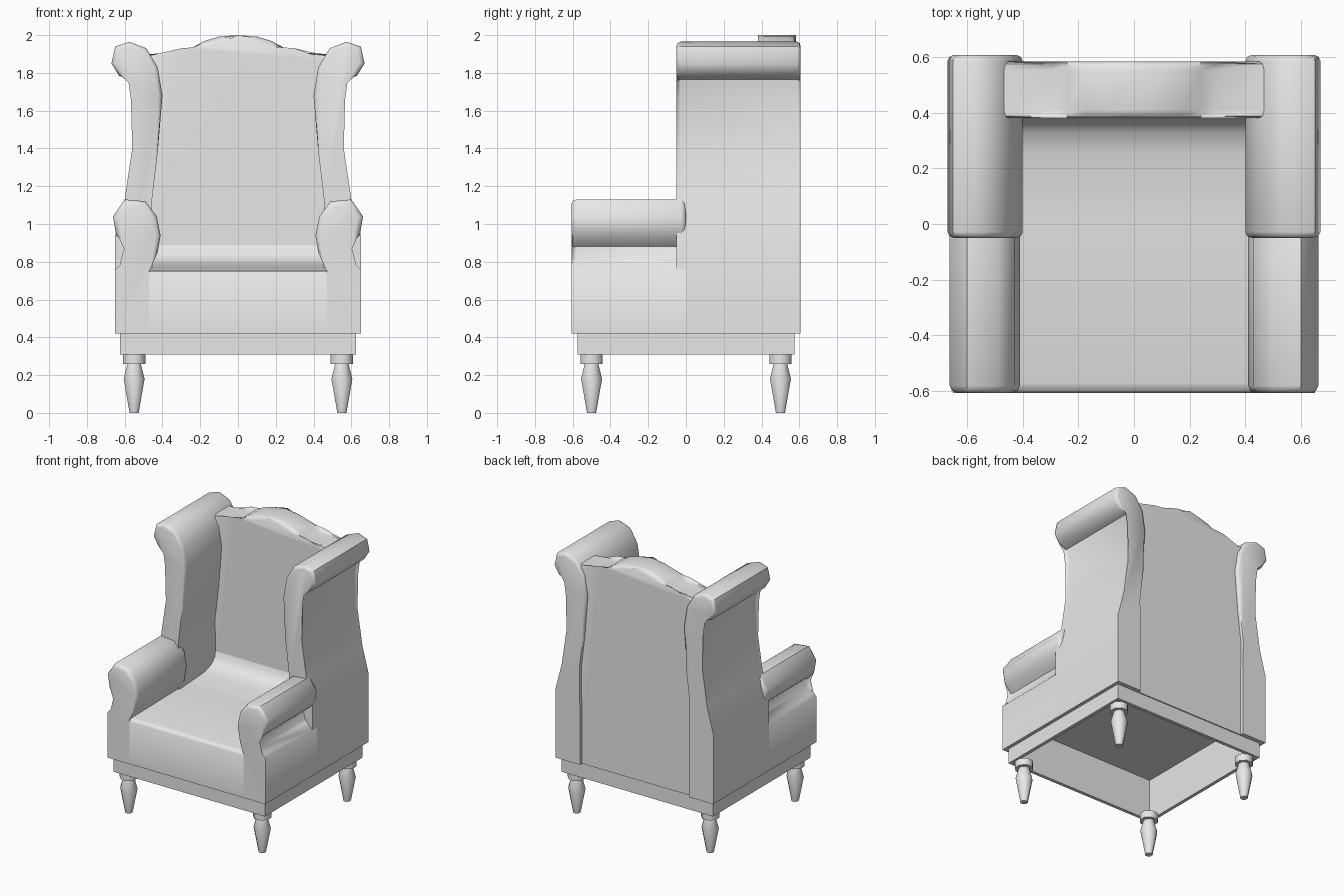
import bpy
import bmesh
import math
from mathutils import Matrix, Vector

default = bpy.data.objects.get("Cube")
if default:
    bpy.data.objects.remove(default, do_unlink=True)

GREY = (0.8, 0.8, 0.8, 1)
grey = bpy.data.materials.new("plain grey")
grey.use_nodes = True
grey.diffuse_color = GREY
grey.node_tree.nodes["Principled BSDF"].inputs["Base Color"].default_value = GREY


def finish(bm, name, angle=50):
    """Turn a bmesh into an object with smooth shading and sharp corners."""
    bmesh.ops.recalc_face_normals(bm, faces=bm.faces)
    me = bpy.data.meshes.new(name)
    bm.to_mesh(me)
    bm.free()
    me.materials.append(grey)
    ob = bpy.data.objects.new(name, me)
    bpy.context.scene.collection.objects.link(ob)
    shade(me, angle)
    return ob


def shade(me, angle=50):
    for p in me.polygons:
        p.use_smooth = True
    me.set_sharp_from_angle(angle=math.radians(angle))


def extrude(name, points, place, start, end, bevel=0, above=0):
    """Sweep a closed profile; round the rims of both ends above a height."""
    bm = bmesh.new()
    rims = [[bm.verts.new(place(a, b, t)) for a, b in points] for t in (start, end)]
    caps = [bm.faces.new(r) for r in rims]
    n = len(points)
    for i in range(n):
        j = (i + 1) % n
        bm.faces.new((rims[0][i], rims[0][j], rims[1][j], rims[1][i]))
    if bevel:
        edges = [e for f in caps for e in f.edges
                 if min(v.co.z for v in e.verts) > above]
        bmesh.ops.bevel(bm, geom=edges, offset=bevel, segments=2, profile=0.5,
                        affect='EDGES', clamp_overlap=True)
    return finish(bm, name)


def box(name, x, y, z0, z1):
    bm = bmesh.new()
    bmesh.ops.create_cube(bm, size=1)
    bmesh.ops.scale(bm, vec=(2 * x, 2 * y, z1 - z0), verts=bm.verts)
    bmesh.ops.translate(bm, vec=(0, 0, (z0 + z1) / 2), verts=bm.verts)
    return finish(bm, name)


def lathe(name, profile, x, y, sides=8):
    """Stack of rings joined into a turned solid."""
    bm = bmesh.new()
    rings = []
    for r, z in profile:
        angles = [math.tau * (i + 0.5) / sides for i in range(sides)]
        rings.append([bm.verts.new((x + r * math.cos(a), y + r * math.sin(a), z))
                      for a in angles])
    for low, high in zip(rings, rings[1:]):
        for i in range(sides):
            j = (i + 1) % sides
            bm.faces.new((low[i], low[j], high[j], high[i]))
    bm.faces.new(rings[0])
    bm.faces.new(rings[-1])
    return finish(bm, name)


# Rolled arm and winged side, as seen from the front
arm = [(0.47, 0.42), (0.47, 0.75), (0.425, 0.85), (0.41, 0.94), (0.43, 1.04),
       (0.49, 1.12), (0.60, 1.13), (0.662, 1.04), (0.645, 0.94), (0.575, 0.88),
       (0.59, 0.82), (0.65, 0.76), (0.65, 0.42)]
wing = [(0.45, 0.42), (0.45, 0.80), (0.455, 1.13), (0.425, 1.38), (0.40, 1.68),
        (0.425, 1.83), (0.485, 1.93), (0.575, 1.965), (0.65, 1.94),
        (0.67, 1.85), (0.63, 1.785), (0.56, 1.765), (0.545, 1.66), (0.56, 1.40),
        (0.60, 1.13), (0.65, 0.94), (0.65, 0.42)]

upholstery = []
for side, word in ((1, "left"), (-1, "right")):
    def across(a, b, t):
        return (side * a, t, b)
    upholstery.append(extrude(word + "_arm", arm, across, -0.607, 0, 0.03, 0.77))
    upholstery.append(extrude(word + "_wing", wing, across, -0.05, 0.607, 0.03, 0.95))

# Back panel with an arched crest
crest = [(0.29, 1.90), (0.24, 1.935), (0.18, 1.968), (0.10, 1.992)]
back = [(-0.47, 0.42), (-0.47, 1.90)] + [(-x, z) for x, z in crest] + [(0, 2.0)]
back += crest[::-1] + [(0.47, 1.90), (0.47, 0.42)]
upholstery.append(extrude("back_panel", back, lambda a, b, t: (a, t, b),
                          0.38, 0.583, 0.03, 1.88))

# Seat with front panel, sweeping up into the back
seat = [(-0.607, 0.42), (-0.607, 0.735), (-0.597, 0.75), (-0.57, 0.757),
        (0.0, 0.77), (0.25, 0.785), (0.33, 0.81), (0.37, 0.85), (0.385, 0.91),
        (0.45, 0.91), (0.45, 0.42)]
upholstery.append(extrude("seat", seat, lambda a, b, t: (t, a, b), -0.47, 0.47))

# Base rail under the body
upholstery.append(box("base_rail", 0.625, 0.575, 0.31, 0.42))

# Hollow the underside
cutter = box("underside_cutter", 0.60, 0.55, 0.2, 0.62)
cutter.hide_render = True
for ob in upholstery:
    mod = ob.modifiers.new("hollow", 'BOOLEAN')
    mod.operation = 'DIFFERENCE'
    mod.solver = 'EXACT'
    mod.object = cutter
bpy.context.view_layer.update()
depsgraph = bpy.context.evaluated_depsgraph_get()
hollowed = [bpy.data.meshes.new_from_object(ob.evaluated_get(depsgraph))
            for ob in upholstery]
for ob, me in zip(upholstery, hollowed):
    ob.modifiers.clear()
    ob.data = me
    shade(me)
bpy.data.objects.remove(cutter, do_unlink=True)

# Turned legs with collars
for sx, wx in ((1, "left"), (-1, "right")):
    for sy, wy in ((-1, "front"), (1, "back")):
        x, y = sx * 0.55, sy * 0.5
        lathe(f"{wy}_{wx}_leg", [(0.026, 0), (0.06, 0.18), (0.038, 0.262)], x, y)
        lathe(f"{wy}_{wx}_collar", [(0.064, 0.26), (0.064, 0.312)], x, y)
